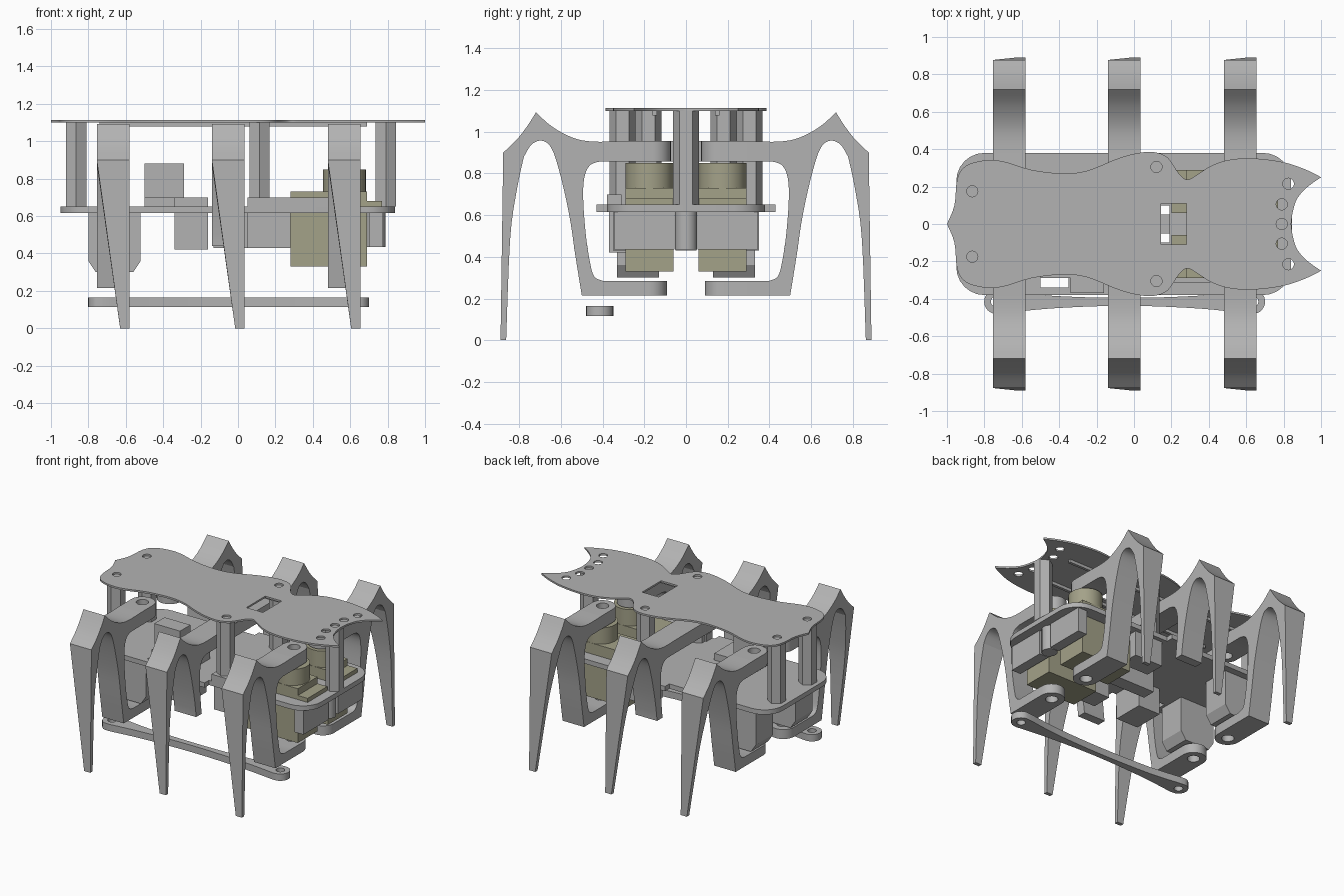
import bpy, bmesh, math

if "Cube" in bpy.data.objects:
    bpy.data.objects.remove(bpy.data.objects["Cube"])

def material(name, rgb):
    m = bpy.data.materials.new(name)
    m.diffuse_color = (*rgb, 1)
    m.use_nodes = True
    m.node_tree.nodes["Principled BSDF"].inputs["Base Color"].default_value = m.diffuse_color
    return m

GREY = material("light grey", (0.45, 0.45, 0.45))
OLIVE = material("olive grey", (0.37, 0.36, 0.25))

def finish(name, mesh, mat):
    mesh.materials.clear()
    mesh.materials.append(mat)
    ob = bpy.data.objects.new(name, mesh)
    bpy.context.collection.objects.link(ob)
    bpy.ops.object.select_all(action='DESELECT')
    ob.select_set(True)
    bpy.context.view_layer.objects.active = ob
    bpy.ops.object.shade_smooth_by_angle(angle=math.radians(28))
    return ob

def prism(name, pts, lo, hi, mat=GREY, to3d=lambda a, b, t: (a, b, t)):
    """Extrude a closed 2D profile from lo to hi."""
    bm = bmesh.new()
    rings = [[bm.verts.new(to3d(a, b, t)) for a, b in pts] for t in (lo, hi)]
    n = len(pts)
    for r in rings:
        bm.faces.new(r)
    for i in range(n):
        j = (i + 1) % n
        bm.faces.new((rings[0][i], rings[0][j], rings[1][j], rings[1][i]))
    bmesh.ops.recalc_face_normals(bm, faces=bm.faces)
    me = bpy.data.meshes.new(name)
    bm.to_mesh(me)
    bm.free()
    return finish(name, me, mat)

def box(name, x, y, z, mat=GREY):
    return prism(name, [(x[0], y[0]), (x[1], y[0]), (x[1], y[1]), (x[0], y[1])], z[0], z[1], mat)

def arc(cx, cy, r, a0=0, a1=360, n=20):
    full = a1 - a0 == 360
    m = n if full else n + 1
    return [(cx + r * math.cos(math.radians(a0 + (a1 - a0) * i / n)),
             cy + r * math.sin(math.radians(a0 + (a1 - a0) * i / n))) for i in range(m)]

def rect(x0, x1, y0, y1):
    return [(x0, y0), (x1, y0), (x1, y1), (x0, y1)]

def plate(name, loops, z0, z1, mat=GREY):
    """Flat plate: first loop is the outline, the others are holes."""
    cu = bpy.data.curves.new(name, 'CURVE')
    cu.dimensions, cu.fill_mode, cu.extrude = '2D', 'BOTH', (z1 - z0) / 2
    for loop in loops:
        s = cu.splines.new('POLY')
        s.points.add(len(loop) - 1)
        for p, (x, y) in zip(s.points, loop):
            p.co = (x, y, 0, 1)
        s.use_cyclic_u = True
    tmp = bpy.data.objects.new(name + "_curve", cu)
    bpy.context.collection.objects.link(tmp)
    bpy.context.view_layer.update()
    me = bpy.data.meshes.new_from_object(tmp.evaluated_get(bpy.context.evaluated_depsgraph_get()))
    bpy.data.objects.remove(tmp)
    for v in me.vertices:
        v.co.z += (z0 + z1) / 2
    return finish(name, me, mat)

def smooth(pts, steps=4):
    """Catmull-Rom curve through open points."""
    out = []
    for i in range(len(pts) - 1):
        p = [pts[max(0, min(len(pts) - 1, i + k))] for k in (-1, 0, 1, 2)]
        for s in range(steps):
            t = s / steps
            out.append(tuple(0.5 * (2 * b + (c - a) * t + (2 * a - 5 * b + 4 * c - d) * t * t
                             + (3 * b - a - 3 * c + d) * t ** 3) for a, b, c, d in zip(*p)))
    return out + [pts[-1]]

# Top plate: waisted outline with forked tail, slot and screw holes
half = smooth([(-1, 0), (-0.96, 0.1), (-0.945, 0.24), (-0.9, 0.31), (-0.8, 0.34), (-0.7, 0.335),
               (-0.55, 0.29), (-0.38, 0.27), (-0.25, 0.285), (-0.1, 0.345), (0.0, 0.375), (0.1, 0.385),
               (0.18, 0.355), (0.24, 0.27), (0.285, 0.237), (0.34, 0.265), (0.42, 0.315), (0.52, 0.345),
               (0.65, 0.35), (0.8, 0.33), (0.92, 0.29), (1.0, 0.25)])
half += smooth([(1.0, 0.25), (0.93, 0.2), (0.875, 0.14), (0.85, 0.07), (0.84, 0)])[1:]
outline = half + [(x, -y) for x, y in half[-2:0:-1]]
holes = [arc(0.79, 0, 0.03)]
for s in (1, -1):
    holes += [arc(x, s * y, 0.03) for x, y in ((-0.865, 0.175), (0.12, 0.305), (0.825, 0.215), (0.79, 0.105))]
plate("top_plate", [outline, rect(0.145, 0.28, -0.11, 0.11)] + holes, 1.1, 1.113)
for s in (1, -1):
    box("top_plate_rib", (-0.74, 0.69), sorted((s * 0.14, s * 0.16)), (1.078, 1.1))

# Lower deck with rounded corners
deck = (arc(0.69, 0.23, 0.15, 0, 90, 6) + arc(-0.8, 0.23, 0.15, 90, 180, 6)
        + arc(-0.8, -0.23, 0.15, 180, 270, 6) + arc(0.69, -0.23, 0.15, 270, 360, 6))
plate("lower_deck", [deck, rect(0.13, 0.19, -0.1, 0.1), rect(-0.5, -0.35, -0.34, -0.28)], 0.615, 0.65)

# Hexagonal standoff posts
for x, y in ((-0.865, 0.18), (-0.865, -0.18), (0.115, 0.305), (0.115, -0.305), (0.79, 0)):
    prism("standoff_post", arc(x, y, 0.062, 30, 390, 6), 0.65, 1.1)

# Leg profiles in (y, z): hooked frame and tapered outer shin
peak = (smooth([(0.3, 0.955), (0.45, 0.953), (0.547, 0.973), (0.643, 1.025), (0.72, 1.093)])
        + smooth([(0.72, 1.093), (0.76, 1.03), (0.81, 0.965), (0.877, 0.9)])[1:])
arch = smooth([(0.778, 0.88), (0.74, 0.94), (0.69, 0.957), (0.645, 0.92), (0.605, 0.8), (0.56, 0.6),
               (0.53, 0.4), (0.5, 0.215)])
hook = smooth([(0.4, 0.285), (0.44, 0.305), (0.46, 0.37), (0.48, 0.5), (0.493, 0.67), (0.488, 0.78),
               (0.46, 0.84), (0.41, 0.858)])
corner = peak + arch + [(0.3, 0.215), (0.3, 0.285)] + hook + [(0.3, 0.858)]
middle = ([(0, 0.955)] + peak[1:] + [p for p in arch if p[1] > 0.44] + [(0.537, 0.44), (0.471, 0.44)]
          + [p for p in hook if p[1] > 0.44] + [(0, 0.858)])
shin = ([(0.877, 0.9), (0.89, 0), (0.863, 0)]
        + smooth([(0.863, 0), (0.844, 0.484), (0.812, 0.72), (0.778, 0.88)])[1:])

for s, side in ((1, "back"), (-1, "front")):
    for x0, pos in ((-0.755, "left"), (-0.14, "middle"), (0.48, "right")):
        x1, name = x0 + 0.175, f"{side}_{pos}_leg"
        xm = (x0 + x1) / 2
        prism(name + "_frame", middle if pos == "middle" else corner, x0, x1, GREY,
              lambda a, b, t: (t, s * a, b))
        prism(name + "_shin", shin, 0, 1, GREY, lambda a, b, t:
              (x1 if t else x0 + 0.125 * (1 - min(b, 0.88) / 0.88), s * a, b))
        if pos != "middle":
            # Rounded pivot tabs above and below the servo
            for z0, z1, c in ((0.858, 0.955, 0.16), (0.215, 0.285, 0.178)):
                tab = arc(xm, c, 0.0875, 180, 360, 12) + [(x1, 0.3), (x0, 0.3)]
                loops = [tab, arc(xm, c, 0.042)]
                plate(name + "_pivot_tab", [[(x, s * y) for x, y in lp] for lp in loops], z0, z1)

    ys = lambda a, b: sorted((s * a, s * b))
    # Olive servos at the right end
    box("servo_body", (0.28, 0.69), ys(0.06, 0.29), (0.33, 0.73), OLIVE)
    box("servo_flange", (0.2, 0.77), ys(0.06, 0.29), (0.65, 0.68), OLIVE)
    prism("servo_gearcap", arc(0.57, s * 0.175, 0.115, n=24), 0.73, 0.85, OLIVE)
    # Grey servo bracket, left servo with chamfered foot
    box("servo_bracket", (0.7, 0.775), ys(0.055, 0.345), (0.435, 0.615))
    prism("left_servo", [(-0.8, 0.615), (-0.8, 0.36), (-0.76, 0.3), (-0.56, 0.3), (-0.52, 0.36), (-0.52, 0.615)],
          s * 0.13, s * 0.33, GREY, lambda a, b, t: (a, t, b))
    # Side ear beside the middle leg
    box("deck_ear", (-0.13, 0.03), ys(0.36, 0.43), (0.615, 0.65))

# Half-round rod between the brackets
prism("bracket_rod", arc(0.735, 0, 0.053, n=16), 0.435, 0.615)

# Middle servo and supports
box("middle_servo_case", (-0.34, -0.16), (-0.37, -0.14), (0.42, 0.7))
box("middle_servo_flange", (-0.5, -0.16), (-0.29, -0.1), (0.65, 0.7))
box("middle_servo_top", (-0.5, -0.29), (-0.26, -0.14), (0.7, 0.88))
box("middle_support", (-0.13, 0.28), (-0.05, 0.05), (0.43, 0.615))
for s in (1, -1):
    box("side_block", (0.05, 0.28), sorted((s * 0.2, s * 0.35)), (0.43, 0.615))
box("side_rail", (0.05, 0.49), (-0.38, -0.31), (0.615, 0.7))

# Loose link bar below the front legs
bar = (arc(-0.735, -0.415, 0.066, 90, 250, 12)
       + smooth([(-0.72, -0.481), (-0.45, -0.452), (-0.05, -0.437), (0.35, -0.452), (0.62, -0.481)])
       + arc(0.635, -0.415, 0.066, -70, 90, 12)
       + smooth([(0.6, -0.352), (0.35, -0.383), (-0.05, -0.395), (-0.45, -0.383), (-0.7, -0.352)]))
plate("link_bar", [bar, arc(-0.735, -0.415, 0.03), arc(0.635, -0.415, 0.03)], 0.115, 0.165)
